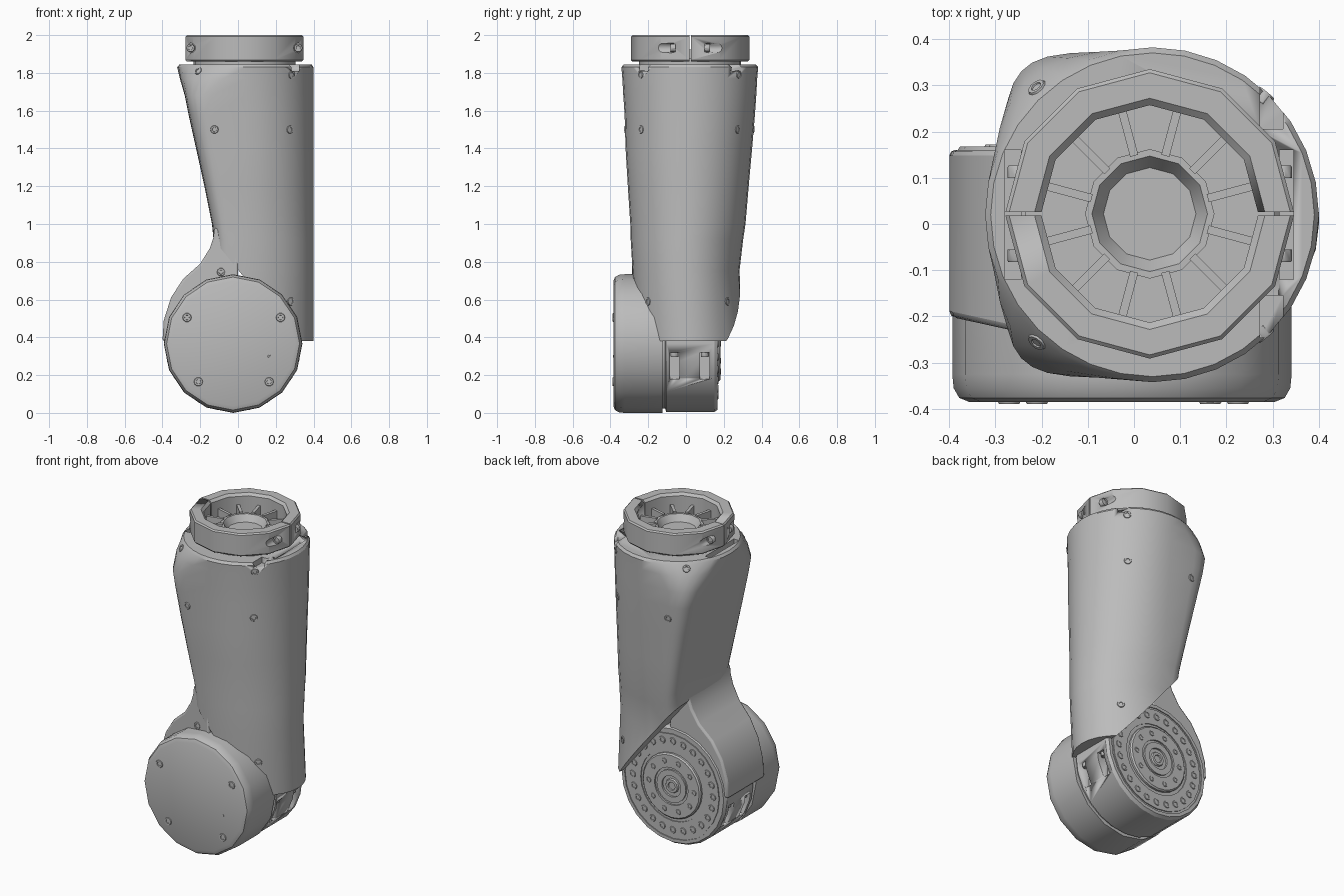
import bpy, bmesh, math
from math import pi, sin, cos
from mathutils import Matrix, Vector
from mathutils.bvhtree import BVHTree

cube = bpy.data.objects.get("Cube")
if cube:
    bpy.data.objects.remove(cube)

grey = bpy.data.materials.new("satin_grey")
grey.use_nodes = True
grey.diffuse_color = (0.5, 0.5, 0.5, 1)
grey.node_tree.nodes["Principled BSDF"].inputs["Base Color"].default_value = (0.5, 0.5, 0.5, 1)


def finish(bm, name, angle=32):
    bmesh.ops.recalc_face_normals(bm, faces=bm.faces)
    mesh = bpy.data.meshes.new(name)
    bm.to_mesh(mesh)
    bm.free()
    obj = bpy.data.objects.new(name, mesh)
    bpy.context.collection.objects.link(obj)
    mesh.materials.append(grey)
    bpy.ops.object.select_all(action='DESELECT')
    obj.select_set(True)
    bpy.context.view_layer.objects.active = obj
    bpy.ops.object.shade_smooth_by_angle(angle=math.radians(angle))
    return obj


def lathe_bm(profile, segs, matrix, bm=None):
    """Revolve (radius, height) points about local z and place the result."""
    target = bm or bmesh.new()
    rings = []
    for r, h in profile:
        count = segs if r > 0 else 1
        rings.append([target.verts.new(matrix @ Vector((r * cos(2 * pi * i / segs),
                     r * sin(2 * pi * i / segs), h))) for i in range(count)])
    for a, b in zip(rings, rings[1:]):
        for i in range(segs):
            j = (i + 1) % segs
            quad = [a[i % len(a)], a[j % len(a)], b[j % len(b)], b[i % len(b)]]
            target.faces.new(list(dict.fromkeys(quad)))
    return target


def add_box(bm, size, matrix):
    bmesh.ops.create_cube(bm, size=1, matrix=matrix @ Matrix.Diagonal((*size, 1)))


def facing(place, normal):
    return Matrix.Translation(place) @ Vector(normal).to_track_quat('Z', 'Y').to_matrix().to_4x4()


def bolts(name, places, size=0.02):
    """Low round bolt heads with a sunken socket; places holds (position, normal)."""
    bm = bmesh.new()
    s = size
    profile = [(0, 0.03 * s), (0.5 * s, 0.03 * s), (0.55 * s, 0.18 * s),
               (0.9 * s, 0.18 * s), (s, 0), (s, -s), (0, -s)]
    for place, normal in places:
        lathe_bm(profile, 10, facing(place, normal), bm)
    return finish(bm, name)


def carve(obj, cutter_bm):
    cutter = finish(cutter_bm, "cutter")
    cutter.hide_render = True
    mod = obj.modifiers.new("carve", 'BOOLEAN')
    mod.operation, mod.solver, mod.object = 'DIFFERENCE', 'EXACT', cutter
    bpy.context.view_layer.objects.active = obj
    bpy.ops.object.modifier_apply(modifier=mod.name)
    bpy.data.objects.remove(cutter)


# Arm shell: round on one side, boxy on the other, lofted upwards
# each row: height, flat side edge, depth radius, depth centre, squareness
rows = [(0.38, -0.13, 0.285, 0.022, 3), (0.75, -0.13, 0.283, 0, 4), (0.92, -0.13, 0.298, 0.005, 5),
        (1.0, -0.138, 0.305, 0.01, 5.5), (1.2, -0.178, 0.32, 0.012, 6),
        (1.4, -0.222, 0.335, 0.015, 6), (1.58, -0.262, 0.345, 0.02, 6), (1.68, -0.282, 0.352, 0.02, 5.5),
        (1.77, -0.308, 0.357, 0.02, 3), (1.83, -0.322, 0.362, 0.02, 2), (1.845, -0.31, 0.35, 0.02, 2)]
CX, SEGS = 0.04, 32
bm = bmesh.new()
rings = []
for z, left, ry, cy, n in rows:
    ring = []
    for i in range(SEGS):
        c, s = cos(2 * pi * i / SEGS), sin(2 * pi * i / SEGS)
        if c >= 0:
            x, y = CX + c * (0.36 if z < 1.84 else 0.35), s
        else:
            x = CX - (CX - left) * abs(c) ** (2 / n)
            y = math.copysign(abs(s) ** (2 / n), s)
        ring.append(bm.verts.new((x, cy + ry * y, z)))
    rings.append(ring)
for a, b in zip(rings, rings[1:]):
    for i in range(SEGS):
        j = (i + 1) % SEGS
        bm.faces.new((a[i], a[j], b[j], b[i]))
bm.faces.new(rings[0])
bm.faces.new(rings[-1])
# slanted lower edge that clears the joint
bmesh.ops.bisect_plane(bm, geom=bm.verts[:] + bm.edges[:] + bm.faces[:],
                       plane_co=(0.29, 0, 0.4), plane_no=(0.53, 0, 0.43), clear_inner=True)
bmesh.ops.holes_fill(bm, edges=[e for e in bm.edges if e.is_boundary], sides=0)
bmesh.ops.recalc_face_normals(bm, faces=bm.faces)
tree = BVHTree.FromBMesh(bm)
shell = finish(bm, "arm_shell")

# Recesses in the shell's top rim
bm = bmesh.new()
for x, y, w, d in [(0.297, 0.25, 0.05, 0.09), (0.297, -0.2, 0.05, 0.09),
                   (0.33, 0.02, 0.03, 0.28), (-0.262, 0.02, 0.036, 0.28)]:
    add_box(bm, (w, d, 0.07), Matrix.Translation((x, y, 1.845)))
carve(shell, bm)

# Shell screws on front and back
spots = []
for x, z in [(-0.21, 1.81), (0.285, 1.79), (-0.125, 1.5), (0.275, 1.5), (0.28, 0.59)]:
    for side in (-1, 1):
        hit, normal, _, _ = tree.ray_cast(Vector((x, side, z)), Vector((0, -side, 0)))
        if hit:
            spots.append((hit, normal))
spots.append(((-0.09, -0.27, 0.745), (0, -1, 0)))
bolts("shell_screws", spots, 0.022)

# Neck that flares from the shell into the joint housing, its front slanting forward
outline = [(-0.125, 0.98), (-0.13, 0.93), (-0.15, 0.87), (-0.2, 0.79), (-0.29, 0.71), (-0.355, 0.61),
           (-0.393, 0.49), (-0.4, 0.38), (0, 0.38), (0, 0.98)]
bm = bmesh.new()
front = [bm.verts.new((x, -0.2 - 0.22 * (x + 0.4), z)) for x, z in outline]
back = [bm.verts.new((x, 0.16, z)) for x, z in outline]
bm.faces.new(front)
bm.faces.new(back)
for i in range(len(outline)):
    j = (i + 1) % len(outline)
    bm.faces.new((front[i], front[j], back[j], back[i]))
neck = finish(bm, "joint_neck")
bev = neck.modifiers.new("soft_edges", 'BEVEL')
bev.width, bev.segments = 0.012, 2

# Elbow joint, turned about the depth axis
JX, JZ = -0.026, 0.367
to_back = Matrix.Translation((JX, 0, JZ)) @ Matrix.Rotation(-pi / 2, 4, 'X')
cap = [(0, -0.385), (0.33, -0.385), (0.352, -0.376), (0.364, -0.355), (0.367, -0.325),
       (0.367, -0.125), (0, -0.125)]
finish(lathe_bm(cap, 16, to_back), "joint_cap")
drum = [(0, -0.2), (0.345, -0.2), (0.345, -0.11), (0.362, -0.105), (0.362, 0.15), (0.35, 0.168),
        (0.33, 0.168), (0.33, 0.162), (0.318, 0.162), (0.318, 0.168), (0.22, 0.168),
        (0.22, 0.162), (0, 0.162)]
drum_obj = finish(lathe_bm(drum, 24, to_back), "joint_drum")

# Clamp slots on both sides of the drum
cutters = bmesh.new()
slot_bolts = []
for side in (-1, 1):
    for y in (-0.06, 0.1):
        add_box(cutters, (0.12, 0.05, 0.14), Matrix.Translation((JX + side * 0.345, y, 0.25)))
        slot_bolts.append(((JX + side * 0.325, y, 0.3), (0, 0, -1)))
carve(drum_obj, cutters)
bolts("slot_bolts", slot_bolts, 0.022)

# Output flange with bolt circles
flange = [(0, 0.15), (0.2, 0.15), (0.2, 0.174), (0.192, 0.182), (0.115, 0.182), (0.115, 0.172),
          (0.1, 0.172), (0.1, 0.182), (0.065, 0.182), (0.065, 0.17), (0, 0.17)]
finish(lathe_bm(flange, 24, to_back), "output_flange")


def circle(radius, count, y):
    return [((JX + radius * cos(2 * pi * i / count), y, JZ + radius * sin(2 * pi * i / count)), (0, 1, 0))
            for i in range(count)]


bolts("outer_flange_bolts", circle(0.275, 24, 0.168), 0.022)
bolts("inner_flange_bolts", circle(0.155, 10, 0.182), 0.017)
bolts("flange_hub_bolt", circle(0, 1, 0.172), 0.045)
bolts("cap_screws", [((x, -0.385, z), (0, -1, 0)) for x, z in
                     [(-0.27, 0.505), (0.225, 0.505), (-0.21, 0.165), (0.165, 0.165)]], 0.024)
bolts("cap_pin", [((0.165, -0.385, 0.3), (0, -1, 0))], 0.008)

# Top clamp collar with bowl, seam and counterbores
TX, TY = 0.034, 0.022
top = Matrix.Translation((TX, TY, 0))
finish(lathe_bm([(0, 1.8), (0.27, 1.8), (0.27, 1.875), (0, 1.875)], 24, top), "collar_seat")
ring = [(0.245, 1.86), (0.305, 1.86), (0.313, 1.868), (0.313, 1.992), (0.305, 2.0), (0.25, 2.0),
        (0.235, 1.985), (0.235, 1.86), (0.245, 1.86)]
bm = lathe_bm(ring, 12, top)
bmesh.ops.remove_doubles(bm, verts=bm.verts, dist=0.0001)
collar = finish(bm, "clamp_collar")
cutters = bmesh.new()
collar_bolts = []
for side in (-1, 1):
    x = TX + side * 0.285
    add_box(cutters, (0.14, 0.008, 0.2), Matrix.Translation((x, TY, 1.93)))
    for way in (-1, 1):
        lathe_bm([(0, 0), (0.026, 0), (0.026, 0.2), (0, 0.2)], 12,
                 facing((x, TY + way * 0.085, 1.932), (0, way, 0)), cutters)
        collar_bolts.append(((x, TY + way * 0.1, 1.932), (0, way, 0)))
carve(collar, cutters)
bolts("collar_bolts", collar_bolts, 0.023)

# Spoked hub inside the collar
hub = [(0, 1.87), (0.14, 1.87), (0.14, 1.925), (0.125, 1.925), (0.1, 1.885), (0, 1.885)]
finish(lathe_bm(hub, 12, top), "collar_hub")
bm = bmesh.new()
for i in range(12):
    turn = Matrix.Rotation(pi / 12 + i * pi / 6, 4, 'Z')
    add_box(bm, (0.11, 0.018, 0.07), top @ turn @ Matrix.Translation((0.185, 0, 1.9)))
finish(bm, "hub_spokes")
